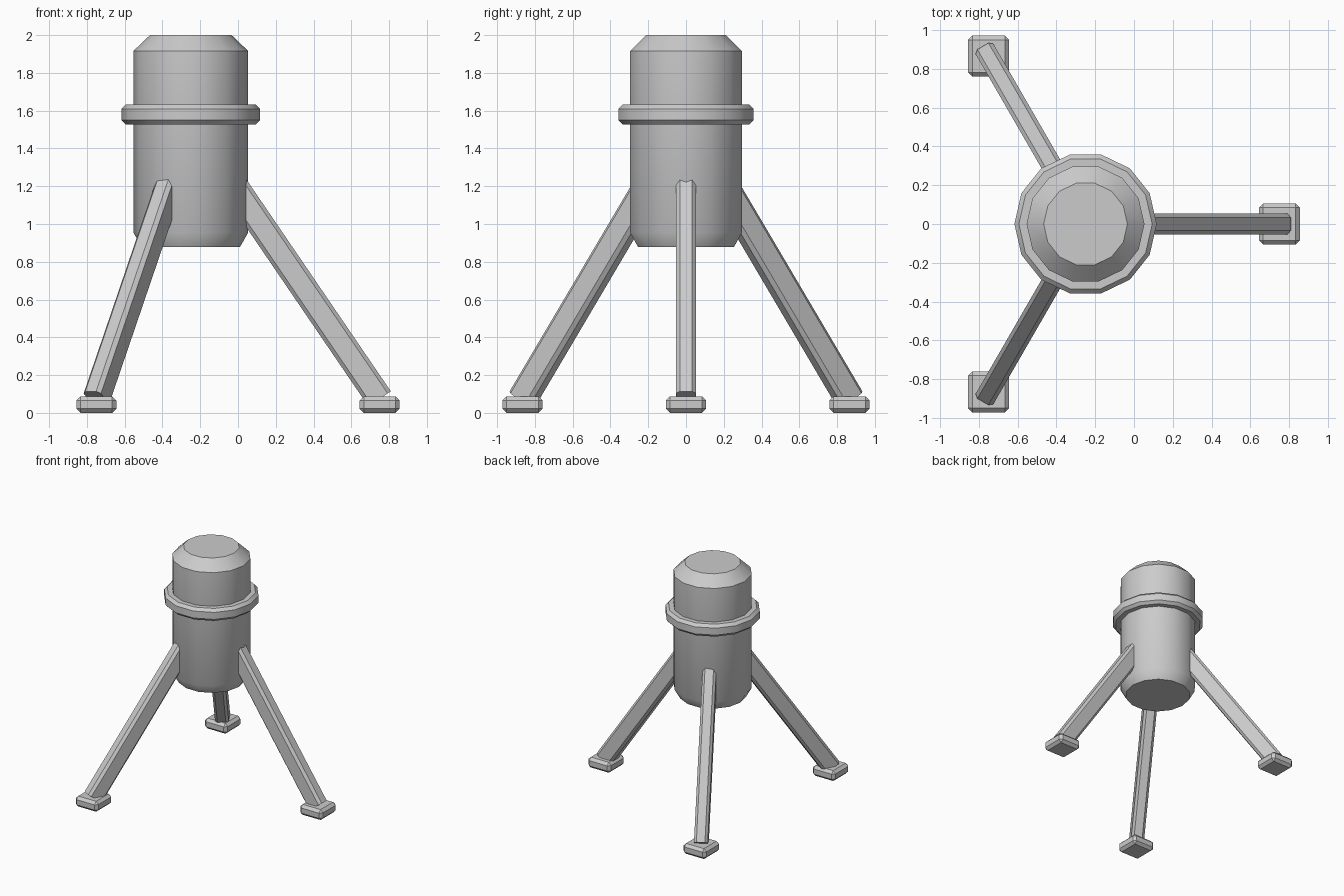
import bpy, bmesh, math
from mathutils import Vector, Matrix

if "Cube" in bpy.data.objects:
    bpy.data.objects.remove(bpy.data.objects["Cube"])

CX = -0.25      # tank axis sits off-centre in x
SIDES = 14

grey = bpy.data.materials.new("plain grey")
grey.diffuse_color = (0.6, 0.6, 0.6, 1)
grey.use_nodes = True
grey.node_tree.nodes["Principled BSDF"].inputs["Base Color"].default_value = grey.diffuse_color


def finish(name, bm):
    bmesh.ops.recalc_face_normals(bm, faces=bm.faces[:])
    me = bpy.data.meshes.new(name)
    bm.to_mesh(me)
    bm.free()
    me.materials.append(grey)
    me.shade_smooth()
    me.set_sharp_from_angle(angle=math.radians(30))
    ob = bpy.data.objects.new(name, me)
    bpy.context.collection.objects.link(ob)
    return ob


def skin(name, rings, closed=False):
    """Join rings of points into a solid; cap the ends or close the loop."""
    bm = bmesh.new()
    loops = [[bm.verts.new(p) for p in r] for r in rings]
    n = len(loops[0])
    pairs = list(zip(loops, loops[1:]))
    if closed:
        pairs.append((loops[-1], loops[0]))
    else:
        bm.faces.new(loops[0])
        bm.faces.new(loops[-1])
    for a, b in pairs:
        for i in range(n):
            j = (i + 1) % n
            bm.faces.new((a[i], a[j], b[j], b[i]))
    return finish(name, bm)


def circle(r, z):
    return [(CX + r * math.cos(2 * math.pi * i / SIDES),
             r * math.sin(2 * math.pi * i / SIDES), z) for i in range(SIDES)]


# tank with chamfered ends
skin("tank", [circle(r, z) for r, z in
              ((0.26, 0.877), (0.304, 0.955), (0.304, 1.916), (0.216, 2.0))])

# collar band around the tank
skin("collar", [circle(r, z) for r, z in
                ((0.29, 1.527), (0.344, 1.527), (0.367, 1.55),
                 (0.367, 1.609), (0.344, 1.632), (0.29, 1.632))], closed=True)

# three splayed legs with feet
W, D, C = 0.053, 0.0715, 0.02    # half width, half depth, chamfer
section = [(W, D - C), (W - C, D), (C - W, D), (-W, D - C),
           (-W, C - D), (C - W, -D), (W - C, -D), (W, C - D)]
foot_end, top_end = Vector((1.0, 0, 0.074)), Vector((0.19, 0, 1.262))
along = (top_end - foot_end).normalized()
outward = Vector((along.z, 0, -along.x))

for label, deg in (("right", 0), ("back_left", 120), ("front_left", 240)):
    turn = Matrix.Translation((CX, 0, 0)) @ Matrix.Rotation(math.radians(deg), 4, 'Z')
    rings = [[turn @ (end + Vector((0, u, 0)) + outward * v) for u, v in section]
             for end in (foot_end, top_end)]
    skin(label + "_leg", rings)

    # foot block, aligned to the axes
    spot = turn @ Vector((1, 0, 0))
    bm = bmesh.new()
    bmesh.ops.create_cube(bm, size=1)
    bmesh.ops.scale(bm, vec=(0.212, 0.212, 0.088), verts=bm.verts[:])
    bmesh.ops.bevel(bm, geom=bm.edges[:], offset=0.022, segments=1, affect='EDGES')
    bmesh.ops.translate(bm, vec=(spot.x, spot.y, 0.044), verts=bm.verts[:])
    finish(label + "_foot", bm)
